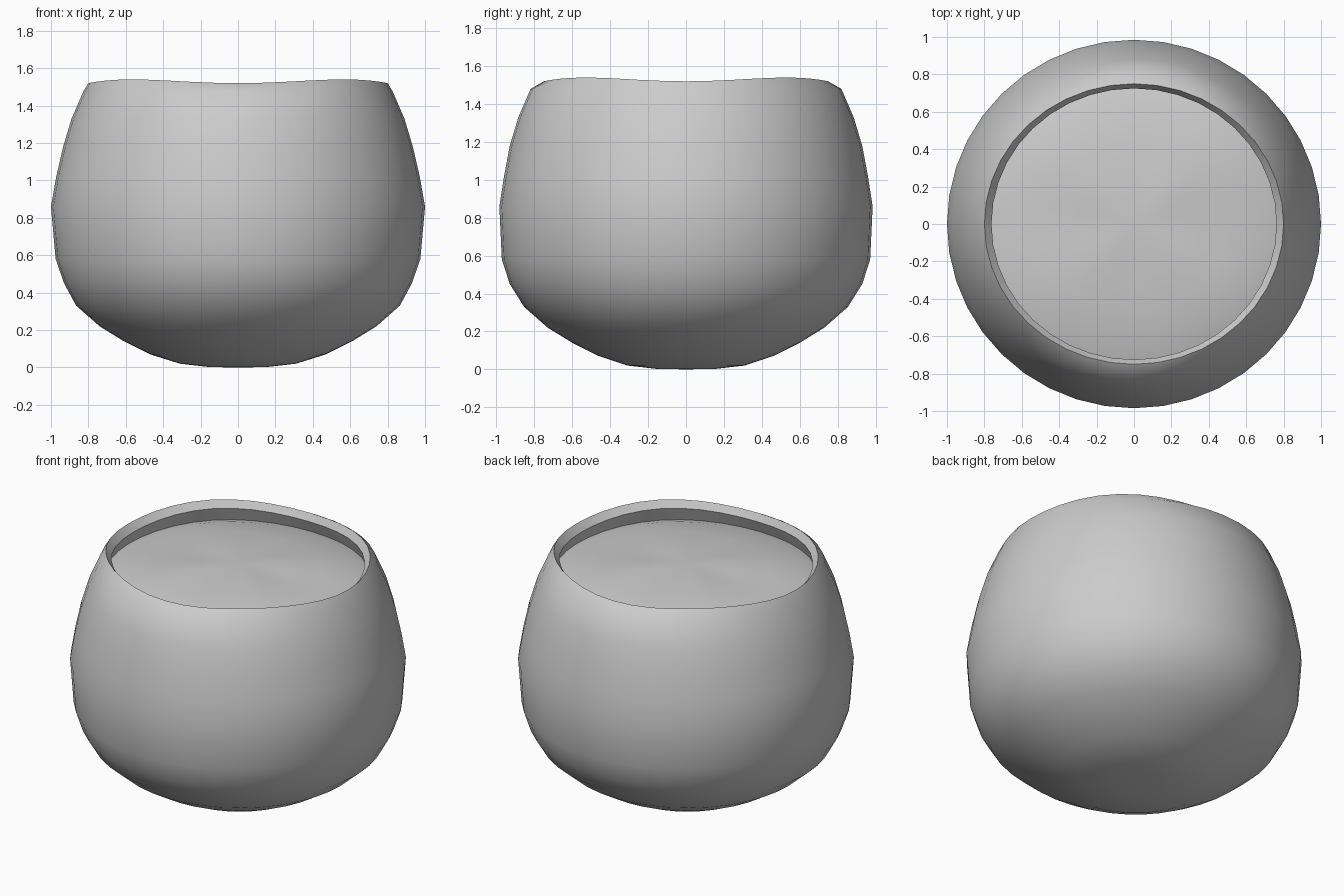
import bpy, bmesh, math

if "Cube" in bpy.data.objects:
    bpy.data.objects.remove(bpy.data.objects["Cube"])

SEG = 40


def lathe(name, rings, closed_top=None, closed_bottom=None):
    """Stack elliptical rings (rx, ry, z, wave); optional centre points close the ends."""
    bm = bmesh.new()
    loops = []
    for rx, ry, z, wave in rings:
        loop = []
        for i in range(SEG):
            a = 2 * math.pi * i / SEG
            loop.append(bm.verts.new((rx * math.cos(a), ry * math.sin(a),
                                      z - wave * math.cos(4 * a))))
        loops.append(loop)
    for lo, hi in zip(loops, loops[1:]):
        for i in range(SEG):
            j = (i + 1) % SEG
            bm.faces.new((lo[i], lo[j], hi[j], hi[i]))
    for z, loop, up in ((closed_bottom, loops[0], False), (closed_top, loops[-1], True)):
        if z is None:
            continue
        c = bm.verts.new((0, 0, z))
        for i in range(SEG):
            a, b = loop[i], loop[(i + 1) % SEG]
            bm.faces.new((a, b, c) if up else (b, a, c))
    mesh = bpy.data.meshes.new(name)
    bm.to_mesh(mesh)
    bm.free()
    obj = bpy.data.objects.new(name, mesh)
    bpy.context.collection.objects.link(obj)
    bpy.ops.object.select_all(action='DESELECT')
    obj.select_set(True)
    bpy.context.view_layer.objects.active = obj
    bpy.ops.object.shade_smooth_by_angle(angle=math.radians(40))
    return obj


# Round bowl: outside, wavy rim, inward-sloping lip and undercut inner wall
lathe("bowl", [
    (0.15, 0.15, 0.002, 0), (0.31, 0.31, 0.02, 0), (0.47, 0.46, 0.07, 0),
    (0.61, 0.60, 0.14, 0), (0.74, 0.73, 0.22, 0), (0.865, 0.855, 0.33, 0),
    (0.93, 0.93, 0.45, 0), (0.975, 0.972, 0.58, 0), (1.0, 0.985, 0.86, 0),
    (0.972, 0.96, 1.02, 0), (0.935, 0.93, 1.18, 0), (0.89, 0.885, 1.33, 0),
    (0.825, 0.82, 1.48, 0),
    (0.80, 0.75, 1.53, 0.01),
    (0.762, 0.725, 1.485, 0.01),
    (0.79, 0.76, 1.40, 0.005),
], closed_bottom=0.0)

# Slightly domed, gently rippled filling just below the rim
lathe("filling", [
    (0.79, 0.76, 1.40, 0.005), (0.70, 0.67, 1.428, 0.006),
    (0.50, 0.48, 1.455, 0.006), (0.25, 0.24, 1.472, 0.004),
], closed_top=1.477)
